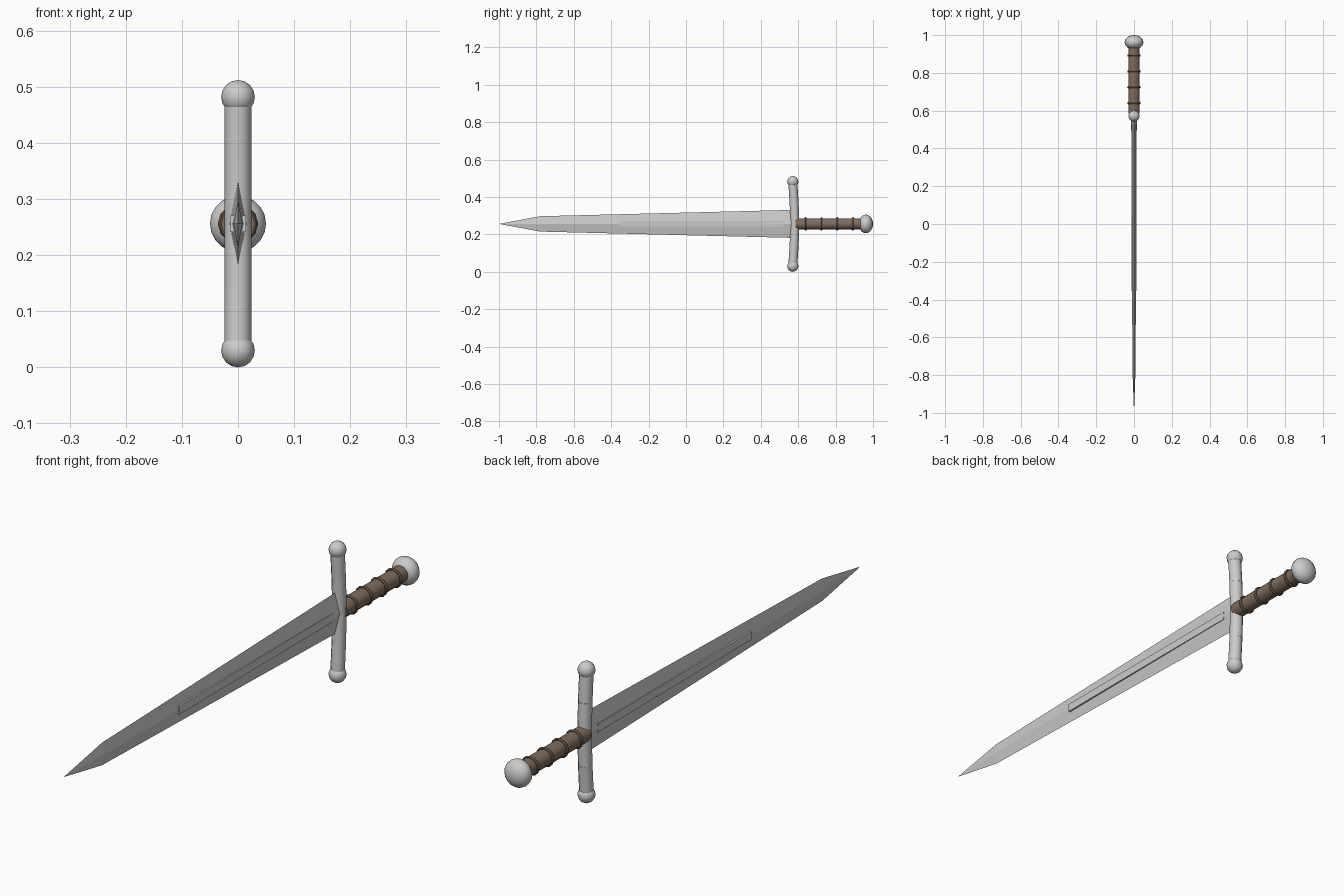
import bpy, bmesh, math
from mathutils import Vector

if "Cube" in bpy.data.objects:
    bpy.data.objects.remove(bpy.data.objects["Cube"])

ZC = 0.256  # height of the sword's long axis


def material(name, rgb):
    m = bpy.data.materials.new(name)
    m.diffuse_color = (*rgb, 1)
    m.use_nodes = True
    m.node_tree.nodes["Principled BSDF"].inputs["Base Color"].default_value = m.diffuse_color
    return m


leather = material("leather", (0.21, 0.15, 0.11))
dark_leather = material("dark_leather", (0.13, 0.095, 0.07))


def finish(name, mat=None, smooth=True):
    o = bpy.context.object
    o.name = name
    if mat:
        o.data.materials.append(mat)
    if smooth:
        bpy.ops.object.shade_smooth_by_angle(angle=math.radians(40))
    return o


def ball(name, loc, scale, seg=16, rings=10, rot=(0, 0, 0)):
    bpy.ops.mesh.primitive_uv_sphere_add(segments=seg, ring_count=rings, radius=1,
                                         location=loc, rotation=rot)
    bpy.context.object.scale = scale
    return finish(name)


def rod(name, a, b, r, sides=12, mat=None):
    a, b = Vector(a), Vector(b)
    bpy.ops.mesh.primitive_cylinder_add(vertices=sides, radius=r, depth=(b - a).length,
                                        location=(a + b) / 2)
    bpy.context.object.rotation_euler = (b - a).to_track_quat('Z', 'Y').to_euler()
    return finish(name, mat)


# Blade: diamond sections (y, half thickness, half height) closing to a point
bm = bmesh.new()
loops = []
for y, t, h in [(0.58, 0.015, 0.075), (-0.78, 0.008, 0.041)]:
    loops.append([bm.verts.new((x, y, ZC + z)) for x, z in ((t, 0), (0, h), (-t, 0), (0, -h))])
tip = bm.verts.new((0, -1, ZC))
bm.faces.new(loops[0])
for i in range(4):
    j = (i + 1) % 4
    bm.faces.new((loops[0][i], loops[0][j], loops[1][j], loops[1][i]))
    bm.faces.new((loops[1][i], loops[1][j], tip))
bmesh.ops.recalc_face_normals(bm, faces=bm.faces)
mesh = bpy.data.meshes.new("blade")
bm.to_mesh(mesh)
bm.free()
bpy.context.collection.objects.link(bpy.data.objects.new("blade", mesh))

# Raised strip along the middle of the blade
bpy.ops.mesh.primitive_cube_add(size=1, location=(0, 0.085, ZC))
bpy.context.object.scale = (0.028, 0.88, 0.03)
finish("fuller_strip", smooth=False)

# Crossguard: slightly bowed rods and end balls, same above and below
for side, s in (("upper", 1), ("lower", -1)):
    pts = [(0, 0.582, ZC), (0, 0.578, ZC + s * 0.115), (0, 0.571, ZC + s * 0.22)]
    rod(f"{side}_guard_inner", pts[0], pts[1], 0.024)
    rod(f"{side}_guard_outer", pts[1], pts[2], 0.024)
    ball(f"{side}_guard_ball", (0, 0.571, ZC + s * 0.226), (0.03,) * 3, 12, 8)

# Grip with binding rings
rod("grip", (0, 0.585, ZC), (0, 0.95, ZC), 0.03, 12, leather)
for i in range(4):
    bpy.ops.mesh.primitive_torus_add(major_segments=12, minor_segments=6, major_radius=0.029,
                                     minor_radius=0.007, location=(0, 0.64 + i * 0.084, ZC),
                                     rotation=(math.pi / 2, 0, 0))
    finish(f"grip_ring_{i + 1}", dark_leather)

# Pommel
ball("pommel", (0, 0.962, ZC), (0.05, 0.038, 0.05))
